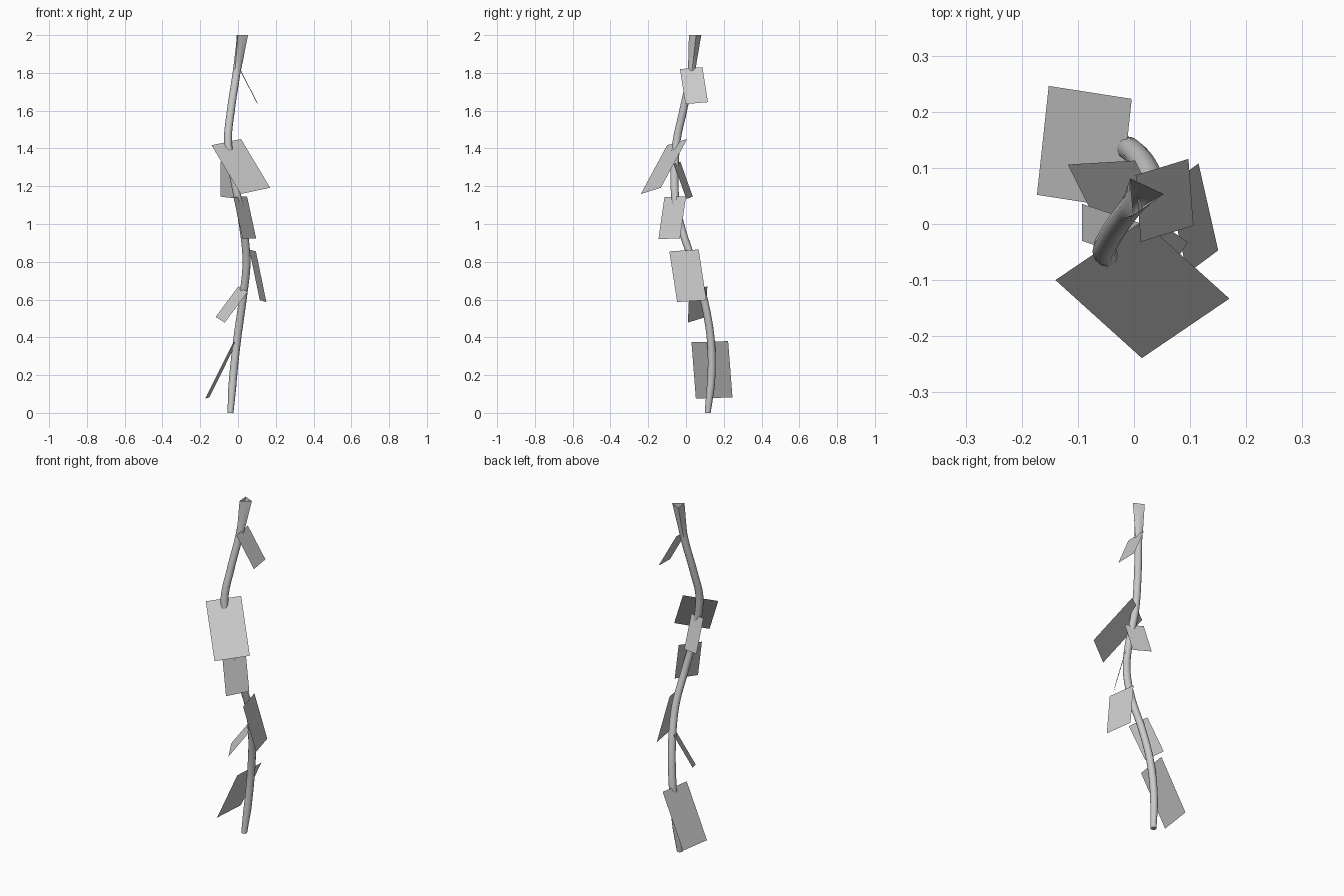
import bpy, bmesh, math
from mathutils import Vector

if "Cube" in bpy.data.objects:
    bpy.data.objects.remove(bpy.data.objects["Cube"])


def make_object(name, bm):
    mesh = bpy.data.meshes.new(name)
    bm.to_mesh(mesh)
    bm.free()
    obj = bpy.data.objects.new(name, mesh)
    bpy.context.collection.objects.link(obj)
    return obj


def catmull(p0, p1, p2, p3, t):
    return 0.5 * (2 * p1 + (p2 - p0) * t + (2 * p0 - 5 * p1 + 4 * p2 - p3) * t * t
                  + (3 * p1 - p0 - 3 * p2 + p3) * t ** 3)


# Stem: round tube along a winding path, flaring to a triangular open top
PATH = [(-0.04, 0.115, 0), (-0.025, 0.135, 0.2), (-0.003, 0.13, 0.4), (0.025, 0.095, 0.6),
        (0.045, 0.035, 0.8), (0.025, -0.03, 1.0), (-0.01, -0.06, 1.18), (-0.052, -0.052, 1.42),
        (-0.038, -0.015, 1.6), (-0.008, 0.027, 1.8), (0.015, 0.05, 2.0)]
SIDES, STEPS = 12, 6
pts = [Vector(p) for p in PATH]
ext = [2 * pts[0] - pts[1]] + pts + [2 * pts[-1] - pts[-2]]
centres = [catmull(*ext[i:i + 4], k / STEPS) for i in range(len(pts) - 1) for k in range(STEPS)]
centres.append(pts[-1])

bm = bmesh.new()
rings = []
for c in centres:
    base = 0.021 * min(1, 0.75 + c.z * 2)
    flare = max(0, (c.z - 1.8) / 0.2)
    ring = []
    for k in range(SIDES):
        a = 2 * math.pi * k / SIDES
        tri = 0.038 * 0.5 / math.cos(a % (2 * math.pi / 3) - math.pi / 3)
        r = base + (tri - base) * flare
        b = a + math.radians(5)
        ring.append(bm.verts.new((c.x + r * math.cos(b), c.y + r * math.sin(b), c.z)))
    rings.append(ring)
for lo, hi in zip(rings, rings[1:]):
    for k in range(SIDES):
        j = (k + 1) % SIDES
        bm.faces.new((lo[k], lo[j], hi[j], hi[k]))
bm.faces.new(rings[0][::-1])
stem = make_object("stem", bm)
bpy.context.view_layer.objects.active = stem
stem.select_set(True)
bpy.ops.object.shade_smooth_by_angle(angle=math.radians(40))

# Leaves: flat cards, each given by two stem-side corners and one outer corner
LEAVES = [
    ((0.012, -0.032, 1.82), (0.003, 0.087, 1.83), (0.097, 0.116, 1.645)),
    ((-0.14, -0.10, 1.417), (0.016, 0.006, 1.45), (0.17, -0.133, 1.192)),
    ((0.01, -0.064, 1.317), (-0.093, -0.03, 1.33), (-0.093, 0.036, 1.145)),
    ((-0.024, -0.114, 1.142), (0.048, 0, 1.146), (0.096, -0.032, 0.924)),
    ((0.095, -0.088, 0.855), (0.06, 0.067, 0.865), (0.115, 0.108, 0.597)),
    ((0.05, 0.017, 0.64), (0.002, 0.113, 0.67), (-0.118, 0.106, 0.508)),
    ((-0.025, 0.029, 0.374), (-0.004, 0.223, 0.38), (-0.152, 0.246, 0.082)),
]
for i, corners in enumerate(LEAVES):
    a, b, c = map(Vector, corners)
    bm = bmesh.new()
    bm.faces.new([bm.verts.new(v) for v in (a, b, c, a + c - b)])
    make_object(f"leaf_{i + 1}", bm)
